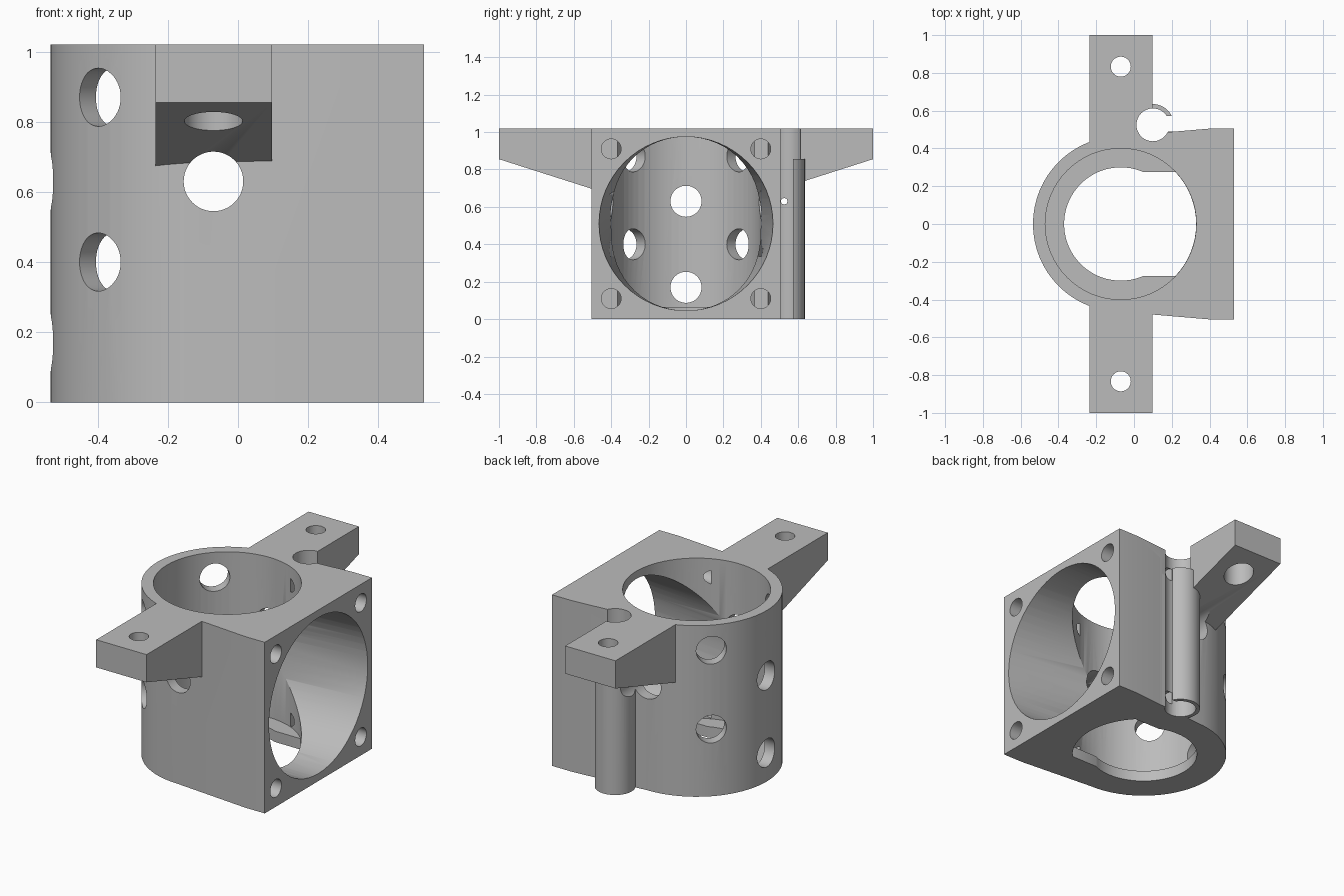
import bpy, bmesh, math
from mathutils import Vector

if "Cube" in bpy.data.objects:
    bpy.data.objects.remove(bpy.data.objects["Cube"], do_unlink=True)

TOP = 1.02          # overall height
CX = -0.07          # axis of the upright bore
SEG = 64

grey = bpy.data.materials.new("plain grey")
grey.use_nodes = True
grey.diffuse_color = (0.5, 0.5, 0.5, 1)
grey.node_tree.nodes["Principled BSDF"].inputs["Base Color"].default_value = (0.5, 0.5, 0.5, 1)


def loft(name, ring_a, ring_b):
    """Closed solid between two rings with equal point counts."""
    bm = bmesh.new()
    a = [bm.verts.new(p) for p in ring_a]
    b = [bm.verts.new(p) for p in ring_b]
    bm.faces.new(a)
    bm.faces.new(b)
    n = len(a)
    for i in range(n):
        j = (i + 1) % n
        bm.faces.new((a[i], a[j], b[j], b[i]))
    bmesh.ops.recalc_face_normals(bm, faces=bm.faces)
    mesh = bpy.data.meshes.new(name)
    bm.to_mesh(mesh)
    bm.free()
    mesh.materials.append(grey)
    obj = bpy.data.objects.new(name, mesh)
    bpy.context.collection.objects.link(obj)
    return obj


def prism(name, outline, z0, z1):
    return loft(name, [(x, y, z0) for x, y in outline], [(x, y, z1) for x, y in outline])


def arc(r, start, end, n):
    """Points around the bore axis, angles in radians."""
    steps = [start + (end - start) * i / n for i in range(n + 1)]
    return [(CX + r * math.cos(t), r * math.sin(t)) for t in steps]


def rod(name, p0, p1, r, n=48):
    p0, p1 = Vector(p0), Vector(p1)
    turn = (p1 - p0).to_track_quat('Z', 'Y')
    circle = [turn @ Vector((r * math.cos(t), r * math.sin(t), 0))
              for t in (2 * math.pi * i / n for i in range(n))]
    return loft(name, [p0 + c for c in circle], [p1 + c for c in circle])


def combine(target, tool, operation):
    """Apply a boolean and discard the tool object."""
    mod = target.modifiers.new(operation.lower(), 'BOOLEAN')
    mod.operation = operation
    mod.solver = 'EXACT'
    mod.object = tool
    bpy.context.view_layer.objects.active = target
    bpy.ops.object.modifier_apply(modifier=mod.name)
    bpy.data.objects.remove(tool, do_unlink=True)


# Body: half-round back blending into a square flange on +x
half = math.pi / 2
outline = arc(0.465, half, 3 * half, SEG // 2)
outline += [(0.40, -0.505), (0.53, -0.505), (0.53, 0.505), (0.40, 0.505)]
housing = prism("duct_housing", outline, 0, TOP)

# Mounting arms with sloped undersides, and the round cable clip
for s in (-1, 1):
    side = [(0.42, TOP), (1.0, TOP), (1.0, 0.855), (0.42, 0.67)]
    arm = loft("mounting_arm", [(-0.235, s * y, z) for y, z in side],
               [(0.097, s * y, z) for y, z in side])
    combine(housing, arm, 'UNION')
clip_x, clip_y = 0.10, 0.525
combine(housing, rod("cable_clip", (clip_x, clip_y, 0), (clip_x, clip_y, 0.855), 0.11), 'UNION')

cutters = []

# Upright bore, leaving a thin floor
cutters.append(prism("bore", arc(0.40, 0, 2 * math.pi, SEG)[:-1], 0.065, 1.2))

# Floor opening: round, with a wide slot towards the flange
a, b = math.asin(0.275 / 0.30), math.asin(0.275 / 0.40)
opening = arc(0.30, a, 2 * math.pi - a, 48) + arc(0.399, -b, b, 16)
cutters.append(prism("floor_opening", opening, -0.1, 0.2))

# Side duct: round at the flange, narrowing sideways to the bore width
def duct_ring(x, half_width):
    return [(x, half_width * math.cos(t), TOP / 2 + 0.465 * math.sin(t))
            for t in (2 * math.pi * i / SEG for i in range(SEG))]

slope = (0.465 - 0.40) / 0.60
cutters.append(loft("side_duct", duct_ring(CX, 0.40), duct_ring(0.56, 0.465 + 0.03 * slope)))

# Vent holes around the back of the cylinder
for degrees, heights in ((135, (0.40, 0.87)), (180, (0.17, 0.63)), (225, (0.40, 0.87))):
    t = math.radians(degrees)
    for z in heights:
        ends = [(CX + r * math.cos(t), r * math.sin(t), z) for r in (0.25, 0.6)]
        cutters.append(rod("vent_hole", *ends, 0.083))
cutters.append(rod("cross_vent", (CX, -0.8, 0.63), (CX, 0.8, 0.63), 0.085))

# Screw holes: counterbored in the arms, plain in the flange
for s in (-1, 1):
    y = s * 0.833
    cutters.append(rod("arm_hole", (CX, y, 0.6), (CX, y, 1.2), 0.053, 32))
    cutters.append(rod("arm_counterbore", (CX, y, 0.6), (CX, y, 0.92), 0.083))
    for z in (0.11, 0.91):
        cutters.append(rod("flange_hole", (0.09, s * 0.40, z), (0.6, s * 0.40, z), 0.053, 32))

# Clip bore and its side gap
cutters.append(rod("clip_bore", (clip_x, clip_y, -0.1), (clip_x, clip_y, 1.2), 0.087))
gap = [(0.11, 0.489), (0.215, 0.489), (0.215, 0.572), (0.11, 0.572)]
cutters.append(prism("clip_gap", gap, -0.1, 0.95))

for cutter in cutters:
    combine(housing, cutter, 'DIFFERENCE')

# Smooth the round walls, keep the edges crisp
bpy.ops.object.select_all(action='DESELECT')
housing.select_set(True)
bpy.context.view_layer.objects.active = housing
bpy.ops.object.shade_smooth_by_angle(angle=math.radians(30))
